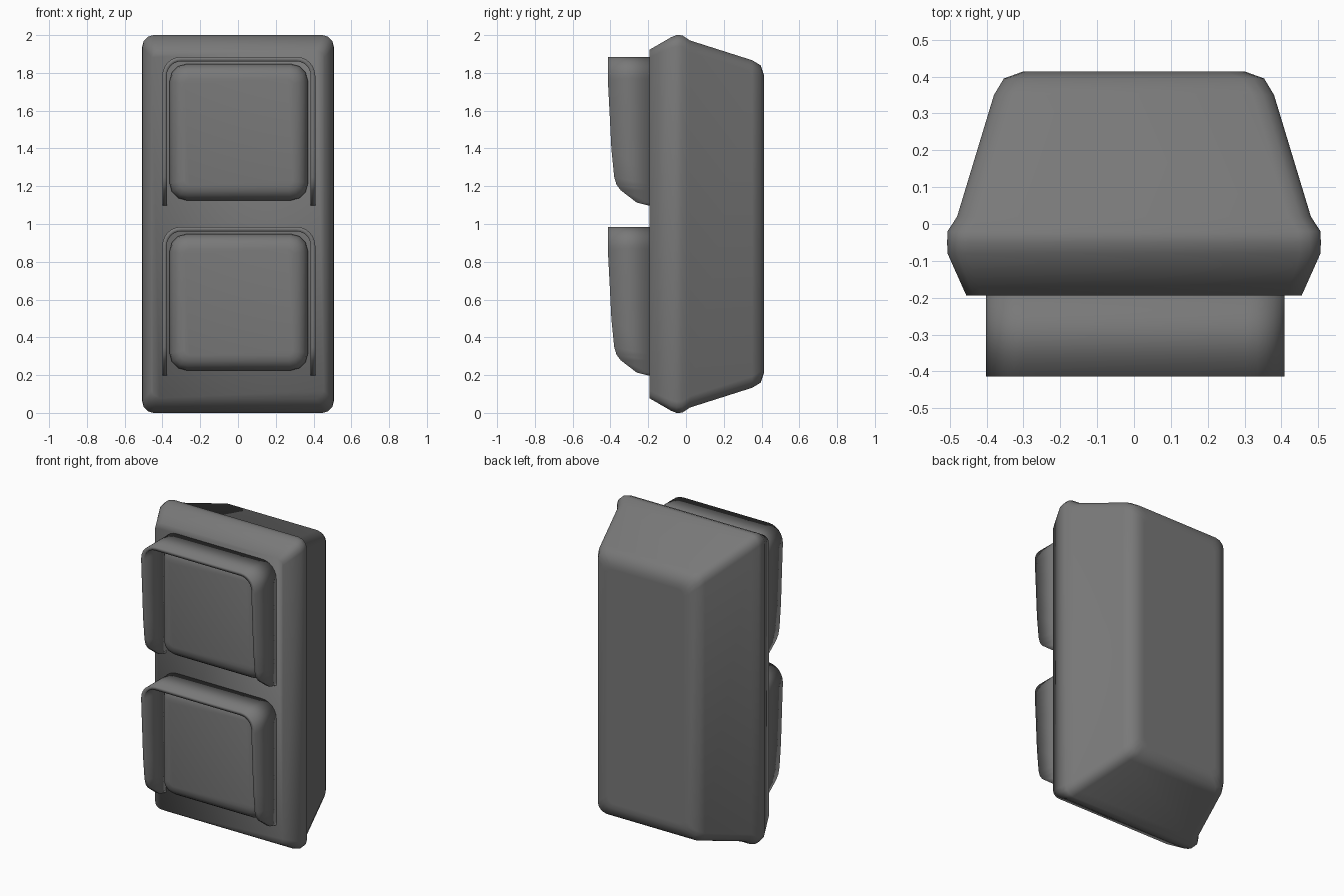
import bpy, bmesh
from math import sin, cos, pi, radians

cube = bpy.data.objects.get("Cube")
if cube:
    bpy.data.objects.remove(cube, do_unlink=True)

grey = bpy.data.materials.new("dark_grey")
grey.use_nodes = True
grey.diffuse_color = (0.19, 0.19, 0.19, 1)
grey.node_tree.nodes["Principled BSDF"].inputs["Base Color"].default_value = (0.19, 0.19, 0.19, 1)


def finish(name, bm, angle):
    bmesh.ops.recalc_face_normals(bm, faces=bm.faces)
    mesh = bpy.data.meshes.new(name)
    bm.to_mesh(mesh)
    bm.free()
    mesh.materials.append(grey)
    obj = bpy.data.objects.new(name, mesh)
    bpy.context.collection.objects.link(obj)
    bpy.ops.object.select_all(action="DESELECT")
    obj.select_set(True)
    bpy.context.view_layer.objects.active = obj
    bpy.ops.object.shade_smooth_by_angle(angle=radians(angle))


def rounded_rect(hx, hz, r, steps=3):
    pts = []
    for q, (sx, sz) in enumerate([(1, 1), (-1, 1), (-1, -1), (1, -1)]):
        for i in range(steps + 1):
            a = (q + i / steps) * pi / 2
            pts.append((sx * (hx - r) + r * cos(a), sz * (hz - r) + r * sin(a)))
    return pts


def loft(name, cx, cz, sections, angle):
    """Rounded rectangles (y, half width, half height, radius) joined front to back."""
    bm = bmesh.new()
    rings = [[bm.verts.new((cx + x, y, cz + z)) for x, z in rounded_rect(hx, hz, r)]
             for y, hx, hz, r in sections]
    n = len(rings[0])
    for a, b in zip(rings, rings[1:]):
        for i in range(n):
            j = (i + 1) % n
            bm.faces.new((a[i], a[j], b[j], b[i]))
    bm.faces.new(rings[0])
    bm.faces.new(rings[-1])
    finish(name, bm, angle)


def lens(name, cx, cz):
    """Block with a rounded rim and a flat front."""
    half_x, half_z, rim, front, steps = 0.366, 0.361, 0.08, -0.295, 4
    sections = []
    for i in range(steps + 1):
        a = i / steps * pi / 2
        inset = rim * (1 - sin(a))
        sections.append((front + rim * (1 - cos(a)), half_x - inset, half_z - inset,
                         0.09 - inset * 0.8))
    sections.append((-0.185, half_x, half_z, 0.09))
    loft(name, cx, cz, sections, 60)


# Side outline of a visor: height above its foot, and y of the front edge
EDGE = [(0, -0.2), (0.015, -0.26), (0.08, -0.345), (0.11, -0.368), (0.15, -0.38),
        (0.3, -0.395), (0.5, -0.405), (0.67, -0.414)]


def visor(name, cx, foot):
    half, height, thick, radius, steps = 0.405, 0.787, 0.024, 0.1, 6

    def path(inset):
        r = radius - inset
        side = [(half - inset, h, y) for h, y in EDGE]
        arc = [(half - radius + r * cos(a), height - radius + r * sin(a), -0.414)
               for a in [i / steps * pi / 2 for i in range(steps + 1)]]
        right = side + arc
        return right + [(-x, h, y) for x, h, y in reversed(right)]

    bm = bmesh.new()
    stations = []
    for (ox, oz, y), (ix, iz, _) in zip(path(0), path(thick)):
        stations.append([bm.verts.new((cx + px, py, foot + pz)) for px, py, pz in
                         [(ox, -0.185, oz), (ox, y, oz), (ix, y, iz), (ix, -0.185, iz)]])
    for a, b in zip(stations, stations[1:]):
        for i in range(4):
            j = (i + 1) % 4
            bm.faces.new((a[i], a[j], b[j], b[i]))
    bm.faces.new(stations[0])
    bm.faces.new(stations[-1])
    finish(name, bm, 120)


# Housing with a swollen rim and a tapered back
loft("housing", 0, 1, [
    (-0.194, 0.455, 0.922, 0.04),
    (-0.08, 0.506, 0.988, 0.055), (-0.05, 0.507, 1, 0.06),
    (-0.02, 0.506, 0.999, 0.06), (0.02, 0.48, 0.972, 0.06),
    (0.35, 0.38, 0.867, 0.06), (0.395, 0.353, 0.84, 0.06),
    (0.414, 0.30, 0.785, 0.05), (0.414, 0.27, 0.755, 0.04)], 70)

# Two signal lamps, each a rounded lens under a hood
for label, foot in (("lower", 0.198), ("upper", 1.098)):
    lens(label + "_lens", 0.004, foot + 0.388)
    visor(label + "_visor", 0.004, foot)
